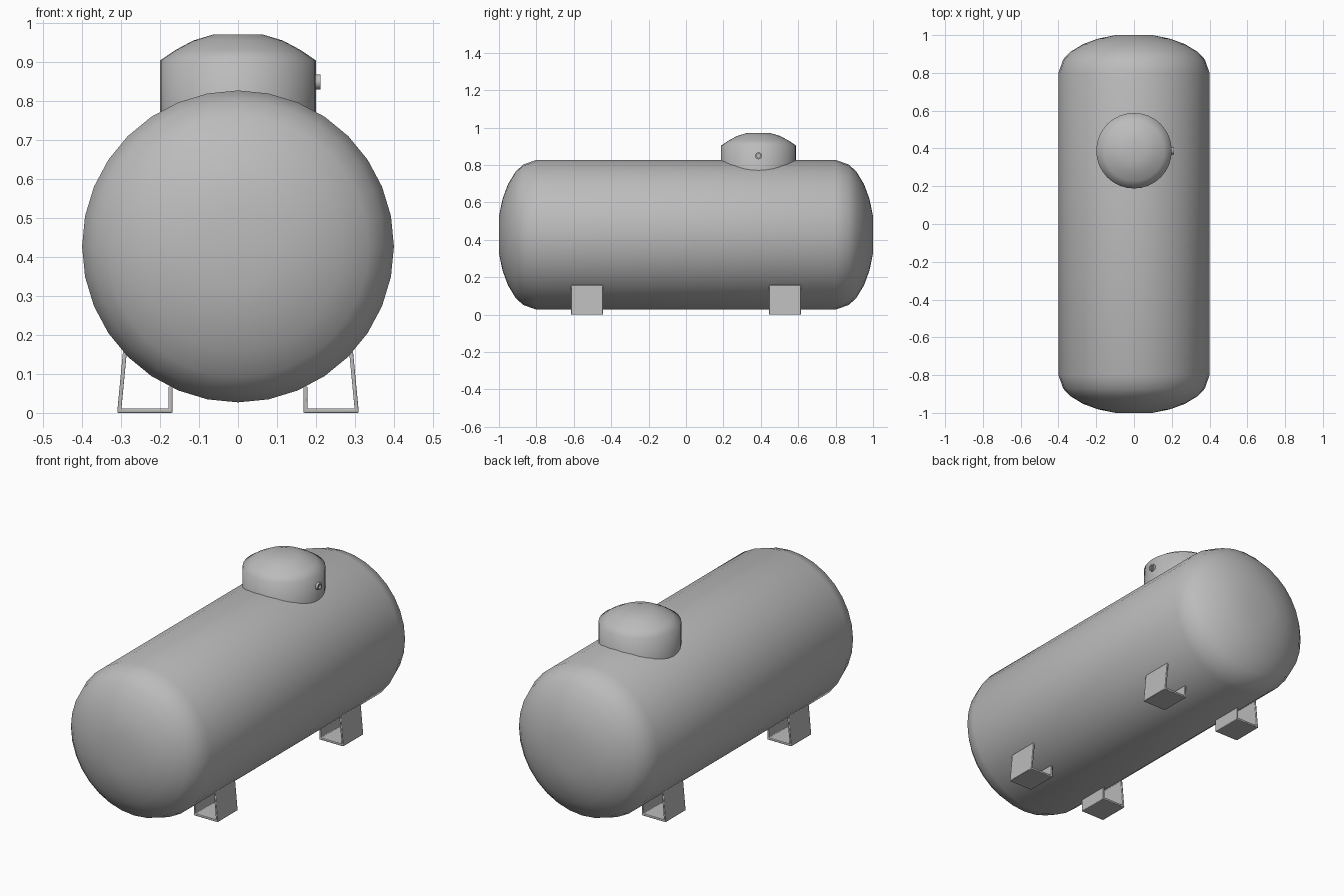
import bpy, bmesh, math
from mathutils import Matrix

cube = bpy.data.objects.get("Cube")
if cube:
    bpy.data.objects.remove(cube, do_unlink=True)


def material(name, rgb):
    mat = bpy.data.materials.new(name)
    mat.use_nodes = True
    mat.diffuse_color = (*rgb, 1)
    mat.node_tree.nodes["Principled BSDF"].inputs["Base Color"].default_value = (*rgb, 1)
    return mat


grey = material("painted grey", (0.5, 0.5, 0.5))


def finish(name, bm, mat, angle):
    bmesh.ops.recalc_face_normals(bm, faces=bm.faces)
    mesh = bpy.data.meshes.new(name)
    bm.to_mesh(mesh)
    bm.free()
    mesh.materials.append(mat)
    obj = bpy.data.objects.new(name, mesh)
    bpy.context.collection.objects.link(obj)
    bpy.ops.object.select_all(action='DESELECT')
    obj.select_set(True)
    bpy.context.view_layer.objects.active = obj
    bpy.ops.object.shade_smooth_by_angle(angle=math.radians(angle))
    return obj


def lathe(name, profile, sides, transform, mat, angle):
    """Turn (radius, height) points about z, close both ends, then place."""
    bm = bmesh.new()
    rings = []
    for r, h in profile:
        rings.append([bm.verts.new((r * math.cos(a), r * math.sin(a), h))
                      for a in (math.tau * i / sides for i in range(sides))])
    for low, high in zip(rings, rings[1:]):
        for i in range(sides):
            j = (i + 1) % sides
            bm.faces.new((low[i], low[j], high[j], high[i]))
    bm.faces.new(rings[0])
    bm.faces.new(rings[-1])
    bmesh.ops.transform(bm, matrix=transform, verts=bm.verts)
    return finish(name, bm, mat, angle)


# Tank body with elliptical ends
R = 0.4
cap = [(r, 0.8 + 0.206 * math.sqrt(1 - (r / R) ** 2)) for r in (R, 0.375, 0.335, 0.27, 0.19, 0.1)]
profile = [(r, -h) for r, h in reversed(cap)] + cap
lathe("tank", profile, 32,
      Matrix.Translation((0, 0, 0.427)) @ Matrix.Rotation(math.pi / 2, 4, 'X'), grey, 45)

# Domed hatch on top, towards the back
hatch_y = 0.388
lathe("hatch", [(0.2, 0.74), (0.2, 0.904), (0.16, 0.931), (0.115, 0.955), (0.062, 0.971)], 32,
      Matrix.Translation((0, hatch_y, 0)), grey, 70)

# Short hollow pipe fitting on the left side of the hatch
lathe("hatch_fitting", [(0.019, 0.18), (0.019, 0.211), (0.011, 0.211), (0.011, 0.201)], 16,
      Matrix.Translation((0, hatch_y, 0.849)) @ Matrix.Rotation(math.pi / 2, 4, 'Y'), grey, 40)

# Four bent-plate feet: upright inside, leaning outside
section = [(0.168, 0.068), (0.168, 0), (0.31, 0), (0.295, 0.158),
           (0.285, 0.158), (0.299, 0.011), (0.178, 0.011), (0.178, 0.068)]
for side, side_name in ((1, "left"), (-1, "right")):
    for y, end_name in ((-0.529, "front"), (0.529, "back")):
        bm = bmesh.new()
        face = bm.faces.new([bm.verts.new((side * x, y - 0.085, z)) for x, z in section])
        out = bmesh.ops.extrude_face_region(bm, geom=[face])
        moved = [v for v in out["geom"] if isinstance(v, bmesh.types.BMVert)]
        bmesh.ops.translate(bm, verts=moved, vec=(0, 0.17, 0))
        foot = finish(f"{end_name}_{side_name}_foot", bm, grey, 30)
        bevel = foot.modifiers.new("soft edges", 'BEVEL')
        bevel.width = 0.003
        bevel.segments = 2
